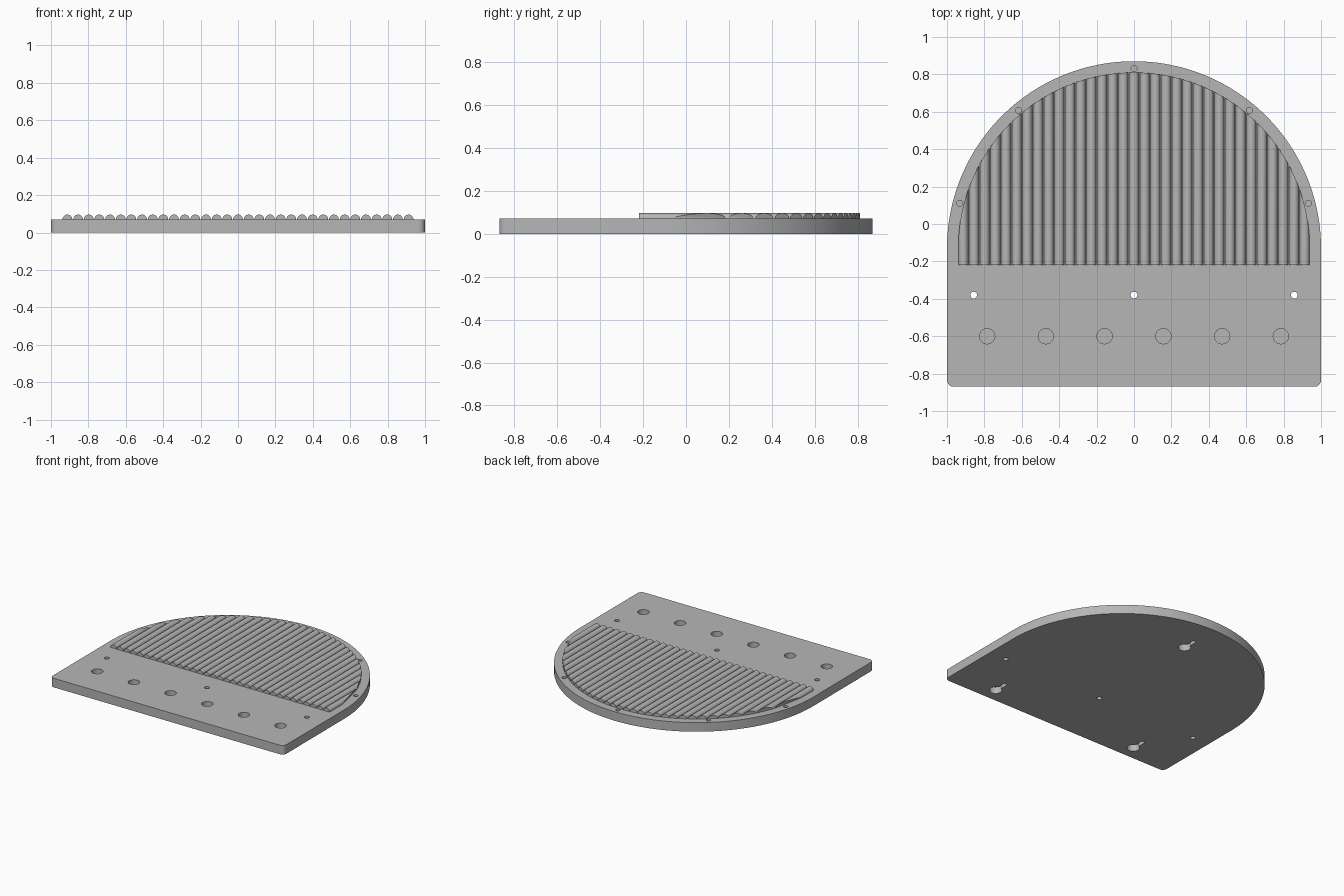
import bpy
import bmesh
import math

if "Cube" in bpy.data.objects:
    bpy.data.objects.remove(bpy.data.objects["Cube"], do_unlink=True)

HALF_W = 1.0        # half width of the plate
HALF_L = 0.87       # half length of the plate
THICK = 0.07        # plate thickness
ARC_Y = HALF_L - HALF_W
RIB_R = 0.94        # radius of the ribbed field
RIB_FRONT = -0.22
RIB_COUNT = 33
PITCH = 0.057

grey = bpy.data.materials.new("plain grey")
grey.use_nodes = True
colour = (0.47, 0.47, 0.47, 1)
grey.diffuse_color = colour
grey.node_tree.nodes["Principled BSDF"].inputs["Base Color"].default_value = colour


def arc(cx, cy, r, start, end, steps):
    """Points on an arc, angles in degrees."""
    angles = [math.radians(start + (end - start) * i / steps) for i in range(steps + 1)]
    return [(cx + r * math.cos(a), cy + r * math.sin(a)) for a in angles]


def prism(bm, outline, z0, z1):
    """Closed upright prism over a counter-clockwise outline."""
    low = [bm.verts.new((x, y, z0)) for x, y in outline]
    high = [bm.verts.new((x, y, z1)) for x, y in outline]
    bm.faces.new(low[::-1])
    bm.faces.new(high)
    n = len(outline)
    for i in range(n):
        j = (i + 1) % n
        bm.faces.new((low[i], low[j], high[j], high[i]))


def finish(bm, name):
    bmesh.ops.recalc_face_normals(bm, faces=bm.faces)
    mesh = bpy.data.meshes.new(name)
    bm.to_mesh(mesh)
    bm.free()
    mesh.materials.append(grey)
    obj = bpy.data.objects.new(name, mesh)
    bpy.context.collection.objects.link(obj)
    return obj


def smooth(obj):
    bpy.ops.object.select_all(action="DESELECT")
    obj.select_set(True)
    bpy.context.view_layer.objects.active = obj
    bpy.ops.object.shade_smooth_by_angle(angle=math.radians(30))


# Base plate: rounded front corners and a half-round back
corner = 0.035
bm = bmesh.new()
outline = arc(0, ARC_Y, HALF_W, 0, 180, 96)
outline += arc(-HALF_W + corner, -HALF_L + corner, corner, 180, 270, 8)
outline += arc(HALF_W - corner, -HALF_L + corner, corner, 270, 360, 8)
prism(bm, outline, 0, THICK)
plate = finish(bm, "base_plate")

# Holes and hanging slots
bm = bmesh.new()


def hole(x, y, r, z0, z1):
    prism(bm, arc(x, y, r, 0, 345, 23), z0, z1)


above = THICK + 0.02
for i in range(6):                        # blind sockets along the front
    hole((i - 2.5) * 0.314, -0.6, 0.041, 0.03, above)
for x in (-0.857, 0, 0.857):              # through holes
    hole(x, -0.38, 0.018, -0.02, above)
for angle in (14.5, 50, 90, 130, 165.5):  # blind pin holes in the rim
    a = math.radians(angle)
    hole(0.962 * math.cos(a), ARC_Y + 0.962 * math.sin(a), 0.016, 0.03, above)
for x, y in ((-0.63, -0.76), (0.63, -0.76), (0, 0.55)):  # keyholes underneath
    keyhole = arc(x, y, 0.045, 110, 430, 24)
    keyhole += arc(x, y + 0.1, 0.0154, 0, 180, 8)
    prism(bm, keyhole, -0.02, 0.05)
cutter = finish(bm, "hole_cutter")
cutter.hide_render = True

bpy.context.view_layer.objects.active = plate
cut = plate.modifiers.new("holes", "BOOLEAN")
cut.operation = "DIFFERENCE"
cut.solver = "EXACT"
cut.object = cutter
bpy.ops.object.modifier_apply(modifier=cut.name)
bpy.data.objects.remove(cutter, do_unlink=True)
smooth(plate)

# Half-round ribs trimmed to the curve of the rim
bm = bmesh.new()
for i in range(RIB_COUNT):
    cx = (i - (RIB_COUNT - 1) / 2) * PITCH
    profile = arc(cx, THICK, 0.026, 0, 180, 16)
    front = [bm.verts.new((x, RIB_FRONT, z)) for x, z in profile]
    back = [bm.verts.new((x, ARC_Y + math.sqrt(RIB_R ** 2 - x * x), z)) for x, z in profile]
    bm.faces.new(front)
    bm.faces.new(back[::-1])
    for j in range(len(profile)):
        k = (j + 1) % len(profile)
        bm.faces.new((front[j], back[j], back[k], front[k]))
ribs = finish(bm, "ribs")
smooth(ribs)
